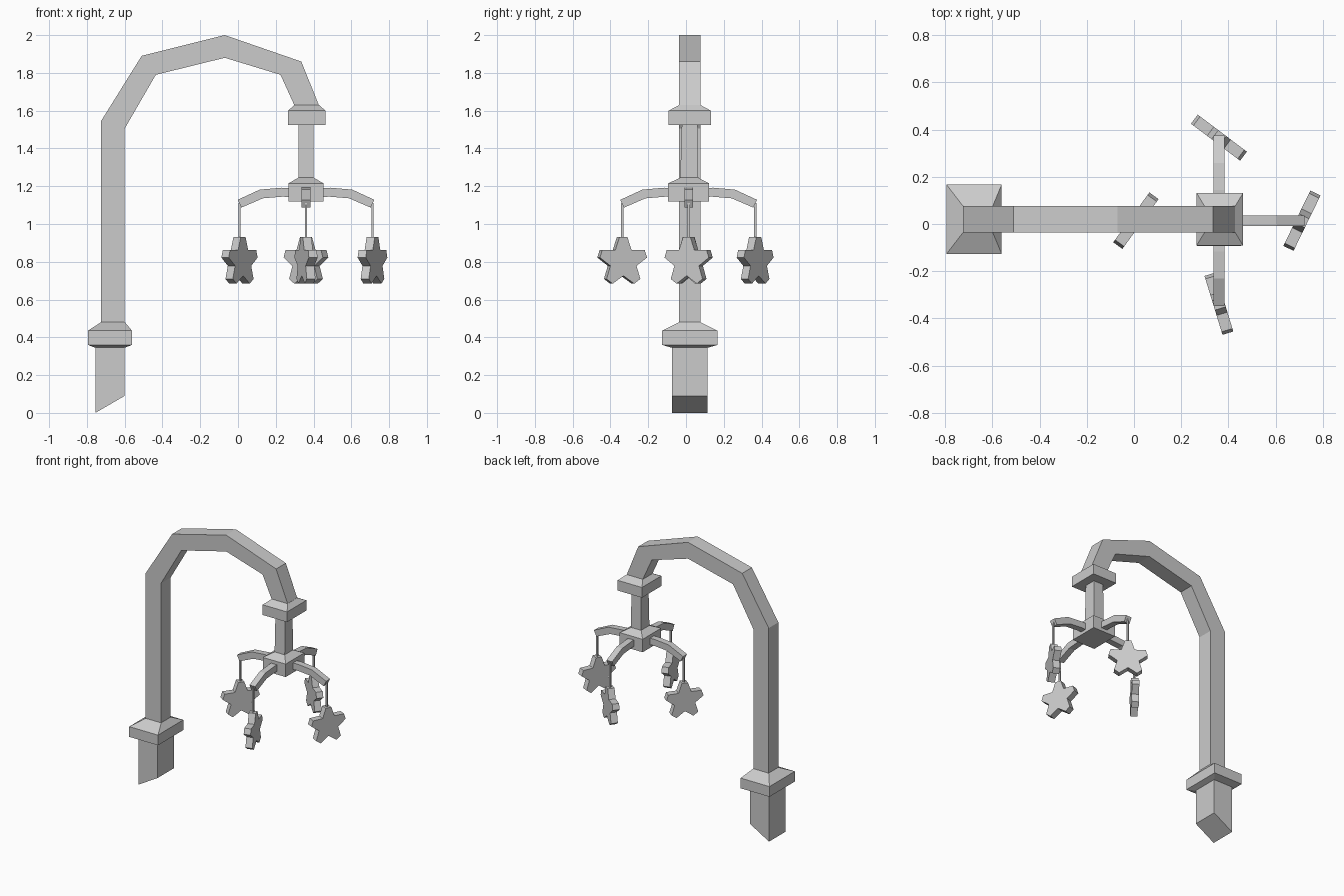
import bpy, bmesh, math
from mathutils import Matrix

if "Cube" in bpy.data.objects:
    bpy.data.objects.remove(bpy.data.objects["Cube"], do_unlink=True)

grey = bpy.data.materials.new("plain grey")
grey.use_nodes = True
tone = (0.6, 0.6, 0.6, 1)
grey.diffuse_color = tone
grey.node_tree.nodes["Principled BSDF"].inputs["Base Color"].default_value = tone


def finish(name, bm, matrix=Matrix()):
    bmesh.ops.recalc_face_normals(bm, faces=bm.faces)
    mesh = bpy.data.meshes.new(name)
    bm.to_mesh(mesh)
    bm.free()
    mesh.materials.append(grey)
    ob = bpy.data.objects.new(name, mesh)
    ob.matrix_world = matrix
    bpy.context.collection.objects.link(ob)
    return ob


def prism(name, profile, y, half, matrix=Matrix()):
    """Extrude an (x, z) outline symmetrically about y."""
    bm = bmesh.new()
    a, b = ([bm.verts.new((x, y + s * half, z)) for x, z in profile] for s in (-1, 1))
    bm.faces.new(a)
    bm.faces.new(b[::-1])
    for i in range(len(a)):
        bm.faces.new((a[i - 1], a[i], b[i], b[i - 1]))
    return finish(name, bm, matrix)


def loft(name, rings):
    """Stack rectangles given as (z, x centre, y centre, x half, y half)."""
    bm = bmesh.new()
    loops = [[bm.verts.new((cx + sx * hx, cy + sy * hy, z))
              for sx, sy in ((-1, -1), (1, -1), (1, 1), (-1, 1))]
             for z, cx, cy, hx, hy in rings]
    bm.faces.new(loops[0])
    bm.faces.new(loops[-1])
    for low, high in zip(loops, loops[1:]):
        for i in range(4):
            bm.faces.new((low[i - 1], low[i], high[i], high[i - 1]))
    return finish(name, bm)


MID = 0.02          # y of the post and arch
HX, HY = 0.36, 0.014  # hub axis

# Post with a slanted foot, and its collar
prism("lower_post", [(-0.755, 0), (-0.6, 0.09), (-0.6, 0.35), (-0.755, 0.35)], MID, 0.095)
loft("base_collar", [(0.345, -0.678, MID, 0.078, 0.095),
                     (0.36, -0.678, MID, 0.117, 0.147),
                     (0.435, -0.678, MID, 0.117, 0.147),
                     (0.48, -0.662, MID, 0.063, 0.056)])

# Bent arch
prism("arch", [(-0.725, 0.47), (-0.725, 1.545), (-0.51, 1.89), (-0.07, 2.0),
               (0.335, 1.86), (0.43, 1.625), (0.3, 1.625), (0.225, 1.79),
               (-0.07, 1.88), (-0.435, 1.79), (-0.6, 1.505), (-0.6, 0.47)], MID, 0.056)

# Hanging stem, collar and hub
loft("upper_collar", [(1.525, 0.364, MID, 0.099, 0.112),
                      (1.6, 0.364, MID, 0.099, 0.112),
                      (1.63, 0.364, MID, 0.065, 0.056)])
loft("stem", [(1.235, HX, 0.017, 0.041, 0.048), (1.53, HX, MID, 0.04, 0.042)])
loft("hub", [(1.12, HX, HY, 0.093, 0.108),
             (1.215, HX, HY, 0.093, 0.108),
             (1.245, HX, 0.017, 0.041, 0.048)])

# Four arms, each with a cord and a blunt-tipped star
arm_outline = [(0.07, 1.19), (0.13, 1.192), (0.245, 1.182), (0.362, 1.128),
               (0.342, 1.087), (0.228, 1.136), (0.12, 1.145), (0.07, 1.14)]
star_outline = []
for i in range(5):
    tip = math.radians(90 + 72 * i)
    for angle, radius in ((tip - 0.16, 0.132), (tip + 0.16, 0.132),
                          (tip + math.radians(36), 0.076)):
        star_outline.append((radius * math.cos(angle), radius * math.sin(angle)))

for side, turn, star_turn in (("left", 0, 64), ("back", 90, -37),
                              ("right", 180, 54), ("front", 270, -73)):
    a = math.radians(turn)
    x, y = HX + 0.352 * math.cos(a), HY + 0.352 * math.sin(a)
    prism(side + "_arm", arm_outline, 0, 0.023,
          Matrix.Translation((HX, HY, 0)) @ Matrix.Rotation(a, 4, "Z"))
    loft(side + "_cord", [(0.9, x, y, 0.006, 0.006), (1.11, x, y, 0.006, 0.006)])
    prism(side + "_star", star_outline, 0, 0.024,
          Matrix.Translation((x, y, 0.802)) @ Matrix.Rotation(math.radians(star_turn), 4, "Z"))
